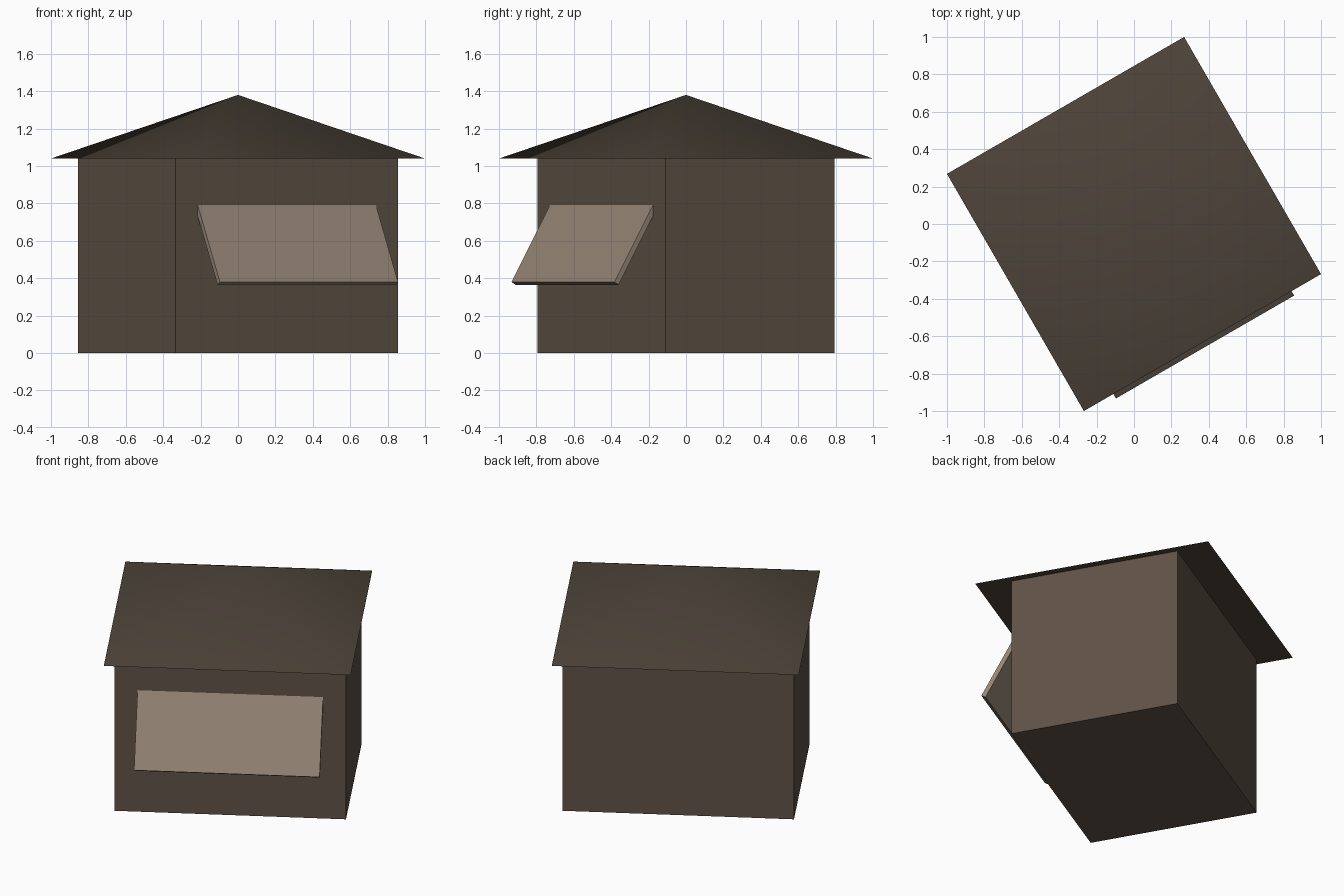
import bpy
import bmesh
from math import radians
from mathutils import Matrix, Vector

if "Cube" in bpy.data.objects:
    bpy.data.objects.remove(bpy.data.objects["Cube"])

TURN = Matrix.Rotation(radians(30), 4, 'Z')   # whole kiosk is turned 30 degrees


def material(name, rgb):
    mat = bpy.data.materials.new(name)
    mat.diffuse_color = (*rgb, 1)
    mat.use_nodes = True
    mat.node_tree.nodes["Principled BSDF"].inputs["Base Color"].default_value = mat.diffuse_color
    return mat


def add_object(name, bm, mat, smooth=False):
    bmesh.ops.recalc_face_normals(bm, faces=bm.faces)
    for face in bm.faces:
        face.smooth = smooth and len(face.verts) == 3
    bm.transform(TURN)
    mesh = bpy.data.meshes.new(name)
    bm.to_mesh(mesh)
    bm.free()
    mesh.materials.append(mat)
    obj = bpy.data.objects.new(name, mesh)
    bpy.context.collection.objects.link(obj)
    return obj


def box(name, size, centre, mat, tilt=0):
    bm = bmesh.new()
    bmesh.ops.create_cube(bm, size=1)
    bm.transform(Matrix.Translation(centre)
                 @ Matrix.Rotation(radians(tilt), 4, 'X')
                 @ Matrix.Diagonal((*size, 1)))
    return add_object(name, bm, mat)


wall_mat = material("wall_brown", (0.115, 0.085, 0.062))
roof_mat = material("roof_brown", (0.075, 0.058, 0.042))
panel_mat = material("panel_tan", (0.30, 0.235, 0.18))

# Closed rectangular body
box("body", (1.372, 1.044, 1.04), (0, 0, 0.52), wall_mat)

# Sloped shutter panel, hinged on the front wall
length, thick = 0.485, 0.03
hinge = Vector((0, -0.517, 0.80))
tilt = Matrix.Rotation(radians(-30), 3, 'X')
centre = hinge + tilt @ Vector((0, thick / 2, -length / 2))
box("shutter_panel", (1.10, thick, length), centre, panel_mat, tilt=-30)

# Low square pyramid roof with wide eaves
bm = bmesh.new()
h = 0.732
eaves = [bm.verts.new((x, y, 1.04)) for x, y in ((-h, -h), (h, -h), (h, h), (-h, h))]
apex = bm.verts.new((0, 0, 1.38))
bm.faces.new(eaves)
for i in range(4):
    bm.faces.new((eaves[i], eaves[(i + 1) % 4], apex))
add_object("roof", bm, roof_mat, smooth=True)
